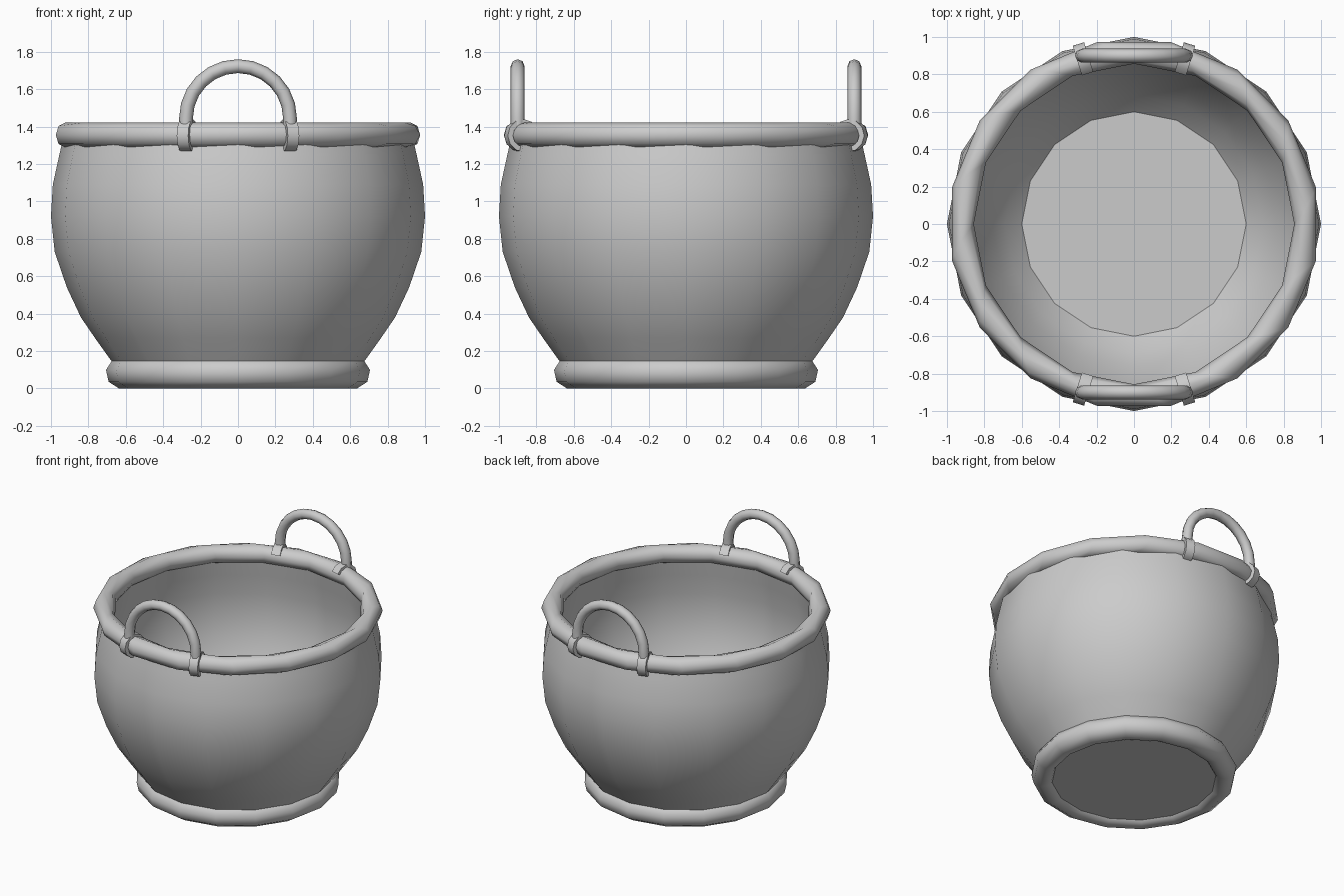
import bpy, bmesh
from math import sin, cos, pi, radians, atan2, hypot

if "Cube" in bpy.data.objects:
    bpy.data.objects.remove(bpy.data.objects["Cube"])

SIDES = 16


def make(name, verts, faces, angle=40):
    me = bpy.data.meshes.new(name)
    me.from_pydata(verts, [], faces)
    bm = bmesh.new()
    bm.from_mesh(me)
    bmesh.ops.remove_doubles(bm, verts=bm.verts, dist=1e-5)
    bmesh.ops.recalc_face_normals(bm, faces=bm.faces)
    bm.to_mesh(me)
    bm.free()
    ob = bpy.data.objects.new(name, me)
    bpy.context.collection.objects.link(ob)
    bpy.ops.object.select_all(action='DESELECT')
    ob.select_set(True)
    bpy.context.view_layer.objects.active = ob
    bpy.ops.object.shade_smooth_by_angle(angle=radians(angle))
    return ob


def skin(rings, closed):
    """Quads joining equal-length closed loops; caps the ends if open."""
    n, m = len(rings[0]), len(rings)
    faces = []
    for i in range(m if closed else m - 1):
        k = (i + 1) % m
        for j in range(n):
            l = (j + 1) % n
            faces.append((i * n + j, i * n + l, k * n + l, k * n + j))
    if not closed:
        faces += [tuple(range(n)), tuple(range((m - 1) * n, m * n))]
    return [p for r in rings for p in r], faces


def turned(r, z, shift=0.0):
    return [(r * cos(2 * pi * j / SIDES + shift), r * sin(2 * pi * j / SIDES + shift), z)
            for j in range(SIDES)]


def ring(name, R, z, tube, start, stagger):
    """Octagonal torus; stagger turns its outer corners by half a side."""
    loops = []
    for i in range(8):
        a = start + i * pi / 4
        shift = stagger * (pi / SIDES) * (1 + cos(a)) / 2
        loops.append(turned(R + tube * cos(a), z + tube * sin(a), shift))
    return make(name, *skin(loops, True), angle=60)


# Bowl: outer wall, lip, inner wall and floor
profile = [(0.59, 0.03), (0.69, 0.165), (0.765, 0.27), (0.84, 0.38), (0.915, 0.54),
           (0.98, 0.73), (1.0, 0.92), (0.99, 1.09), (0.955, 1.25), (0.93, 1.36),
           (0.875, 1.36), (0.9, 1.2), (0.925, 1.05), (0.93, 0.9), (0.91, 0.73),
           (0.85, 0.55), (0.76, 0.38), (0.69, 0.27), (0.6, 0.175)]
make("bowl", *skin([turned(r, z) for r, z in profile], False))

# Rolled rim and foot ring
ring("rim", 0.925, 1.355, 0.068, 0, 1)
ring("foot_ring", 0.622, 0.084, 0.085, radians(10), 0)

# Arched handles on the front and back, each with two straps round the rim
HX, HY, T = 0.278, 0.90, 0.037
path = [(HX, 1.36, 0)]
path += [(HX * cos(pi * i / 12), 1.445 + HX * sin(pi * i / 12), pi * i / 12) for i in range(13)]
path += [(-HX, 1.36, pi)]

for label, s in (("front", -1), ("back", 1)):
    loops = []
    for x, z, a in path:
        loops.append([(x + T * cos(b) * cos(a), s * HY + T * sin(b), z + T * cos(b) * sin(a))
                      for b in (2 * pi * k / 8 for k in range(8))])
    make(label + "_handle", *skin(loops, False), angle=50)

    for side, sx in (("left", -1), ("right", 1)):
        yaw = atan2(s * HY, sx * HX)
        loops = []
        for i in range(9):
            a = radians(155 - 250 * i / 8)
            loop = []
            for d, w in ((0.058, -0.032), (0.087, -0.032), (0.087, 0.032), (0.058, 0.032)):
                r = 0.92 + d * cos(a)
                loop.append((r * cos(yaw) - w * sin(yaw), r * sin(yaw) + w * cos(yaw),
                             1.352 + d * sin(a)))
            loops.append(loop)
        make(f"{label}_{side}_strap", *skin(loops, False))
